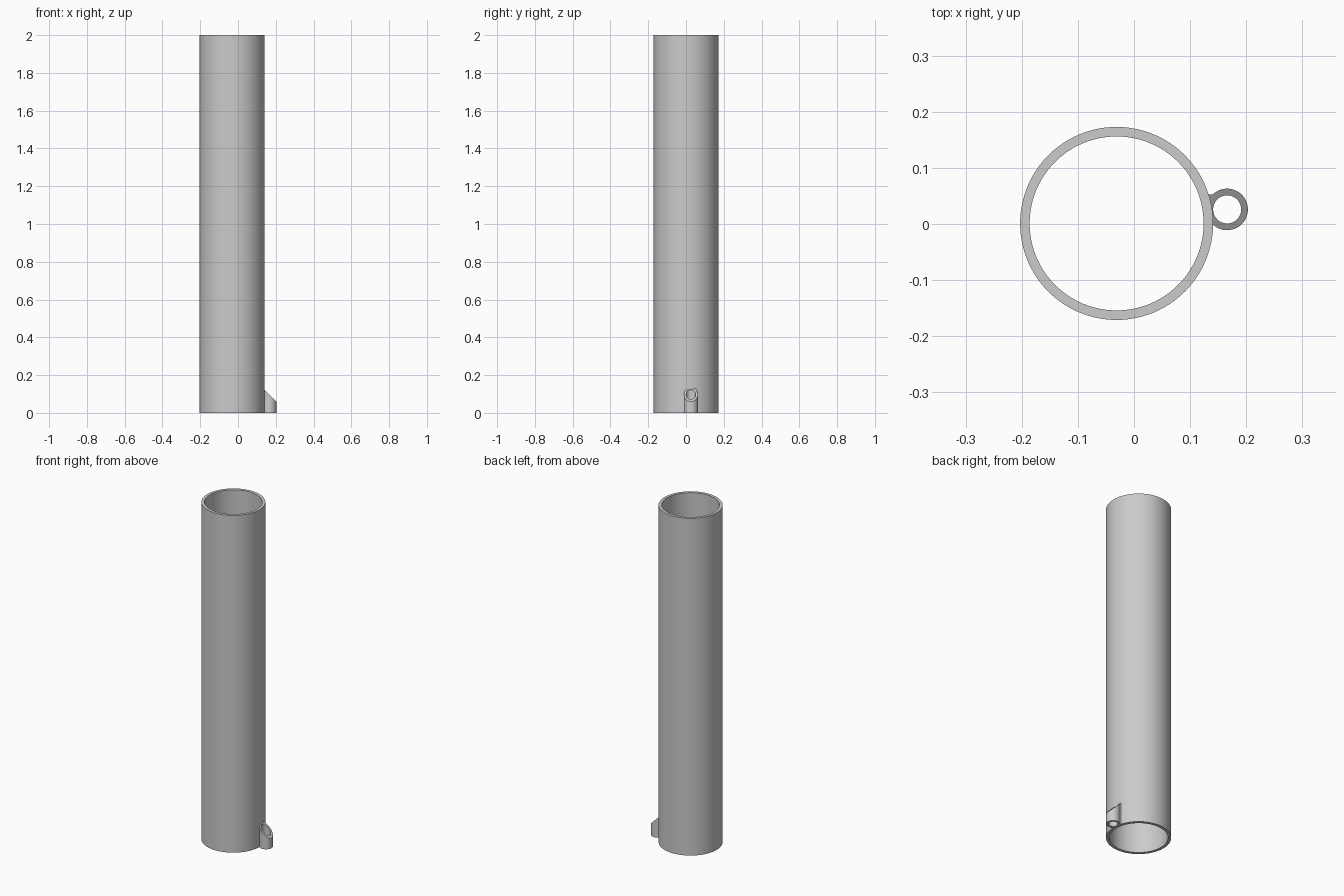
import bpy, bmesh, math

cube = bpy.data.objects.get("Cube")
if cube:
    bpy.data.objects.remove(cube, do_unlink=True)

grey = bpy.data.materials.new("plain grey")
GREY = (0.6, 0.6, 0.6, 1.0)
grey.use_nodes = True
grey.diffuse_color = GREY
grey.node_tree.nodes["Principled BSDF"].inputs["Base Color"].default_value = GREY

MAIN_X, MAIN_Y, MAIN_R, MAIN_BORE = -0.031, 0.001, 0.172, 0.155
SIDE_X, SIDE_Y, SIDE_R, SIDE_BORE = 0.166, 0.026, 0.037, 0.025


def circle(cx, cy, r, angles):
    return [(cx + r * math.cos(a), cy + r * math.sin(a)) for a in angles]


def hollow(name, outer, inner, top):
    """Hollow part between two matching outlines, open through, with top height top(x)."""
    bm = bmesh.new()
    rings = []
    for outline in (outer, inner):
        rings.append([bm.verts.new((x, y, 0)) for x, y in outline])
        rings.append([bm.verts.new((x, y, top(x))) for x, y in outline])
    ob, ot, ib, it = rings
    n = len(outer)
    for a, b in ((ob, ot), (ot, it), (it, ib), (ib, ob)):
        for i in range(n):
            j = (i + 1) % n
            bm.faces.new((a[i], a[j], b[j], b[i]))
    bmesh.ops.remove_doubles(bm, verts=bm.verts, dist=1e-5)
    bmesh.ops.recalc_face_normals(bm, faces=bm.faces)
    mesh = bpy.data.meshes.new(name)
    bm.to_mesh(mesh)
    bm.free()
    mesh.materials.append(grey)
    obj = bpy.data.objects.new(name, mesh)
    bpy.context.collection.objects.link(obj)
    bpy.ops.object.select_all(action='DESELECT')
    obj.select_set(True)
    bpy.context.view_layer.objects.active = obj
    bpy.ops.object.shade_smooth_by_angle(angle=math.radians(30))
    return obj


# Tall open pipe
turn = [2 * math.pi * i / 96 for i in range(96)]
hollow("main_pipe", circle(MAIN_X, MAIN_Y, MAIN_R, turn),
       circle(MAIN_X, MAIN_Y, MAIN_BORE, turn), lambda x: 2.0)

# Small side tube: round outside, with a straight web running into the pipe wall
front = [math.radians(a) for a in range(-135, 136, 5)]
back = [math.radians(a) for a in range(135, 226, 5)]
web = [(MAIN_X + math.sqrt((MAIN_R - 0.003) ** 2 - (y - MAIN_Y) ** 2), y)
       for _, y in circle(SIDE_X, SIDE_Y, SIDE_R, back)]
hollow("side_tube", circle(SIDE_X, SIDE_Y, SIDE_R, front) + web,
       circle(SIDE_X, SIDE_Y, SIDE_BORE, front + back),
       lambda x: 0.263 - x)  # top cut at 45 degrees
